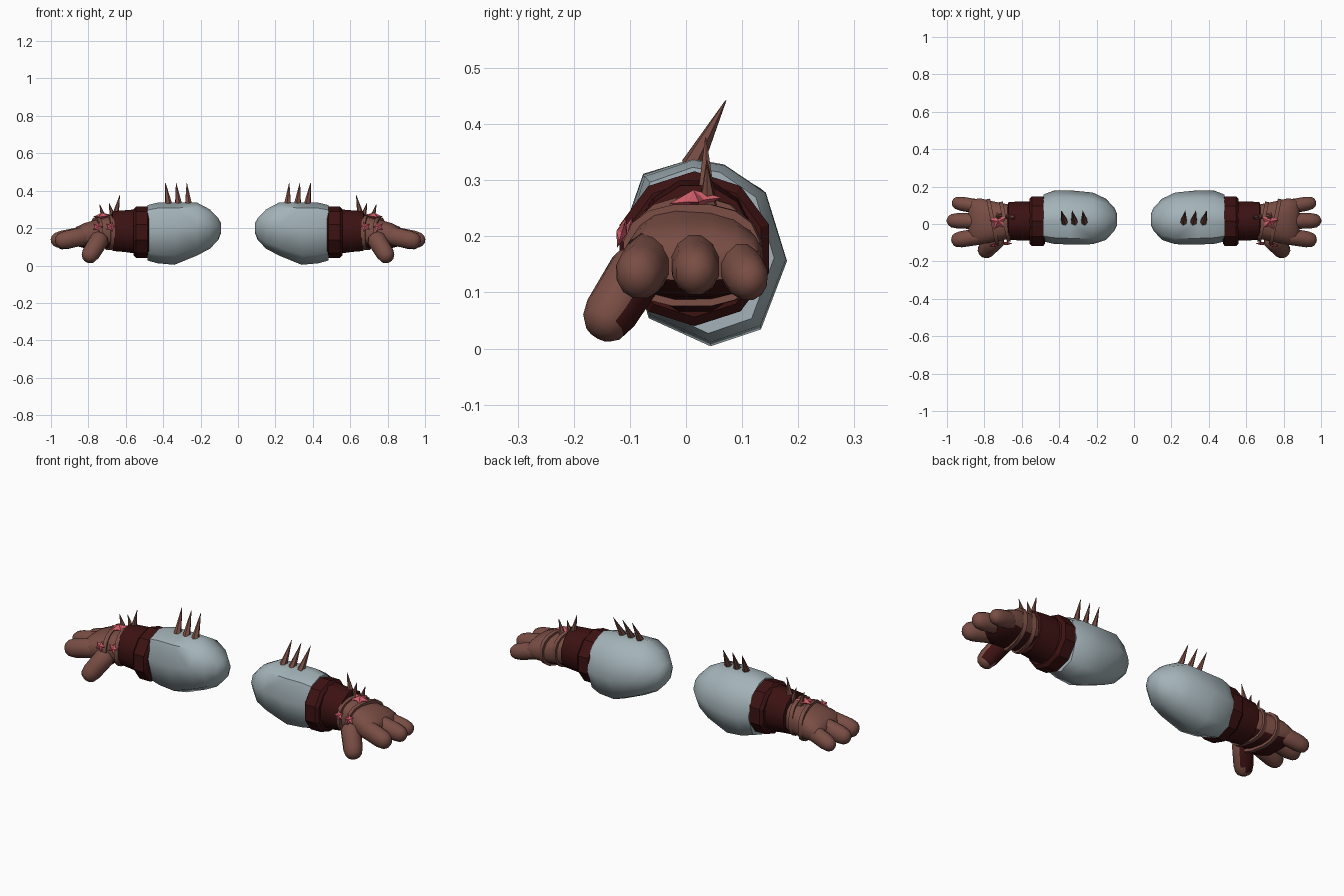
import bpy, bmesh, math
from mathutils import Vector, Matrix

if "Cube" in bpy.data.objects:
    bpy.data.objects.remove(bpy.data.objects["Cube"], do_unlink=True)


def material(name, rgb):
    m = bpy.data.materials.new(name)
    m.use_nodes = True
    m.diffuse_color = (*rgb, 1)
    m.node_tree.nodes["Principled BSDF"].inputs["Base Color"].default_value = (*rgb, 1)
    return m


GREY = material("sleeve grey", (0.37, 0.45, 0.48))
BROWN = material("leather brown", (0.19, 0.075, 0.058))
DARK = material("dark red cloth", (0.045, 0.006, 0.006))
PINK = material("gem pink", (0.62, 0.11, 0.14))


def finish(bm, name, side, mats, rule=None, angle=40):
    """Mirror onto the wanted side, colour by rule and shade."""
    for v in bm.verts:
        v.co.x *= side
    bmesh.ops.recalc_face_normals(bm, faces=bm.faces)
    bm.normal_update()
    for f in bm.faces:
        f.smooth = angle > 0
        if rule and rule(f.normal):
            f.material_index = 1
    mesh = bpy.data.meshes.new(name)
    bm.to_mesh(mesh)
    bm.free()
    for m in mats:
        mesh.materials.append(m)
    if angle > 0:
        mesh.set_sharp_from_angle(angle=math.radians(angle))
    ob = bpy.data.objects.new(("left_" if side > 0 else "right_") + name, mesh)
    bpy.context.collection.objects.link(ob)


def oval(n, power=1.0):
    """Unit outline; power below 1 makes it boxier."""
    def bend(c):
        return math.copysign(abs(c) ** power, c)
    turn = [2 * math.pi * (i + 0.5) / n for i in range(n)]
    return [(bend(math.cos(t)), bend(math.sin(t))) for t in turn]


def loft(name, side, rings, outline, mats, follow=False, rule=None, angle=40):
    """Skin rings of (x, y, z, half width, half height) and cap both ends."""
    bm = bmesh.new()
    centres = [Vector(r[:3]) for r in rings]
    loops = []
    for i, (c, r) in enumerate(zip(centres, rings)):
        turn = Matrix.Identity(3)
        if follow:
            way = centres[min(i + 1, len(rings) - 1)] - centres[max(i - 1, 0)]
            turn = way.to_track_quat('X', 'Z').to_matrix()
        loops.append([bm.verts.new(c + turn @ Vector((0, u * r[3], v * r[4]))) for u, v in outline])
    n = len(outline)
    for a, b in zip(loops, loops[1:]):
        for i in range(n):
            j = (i + 1) % n
            bm.faces.new((a[i], a[j], b[j], b[i]))
    bm.faces.new(loops[0])
    bm.faces.new(loops[-1])
    finish(bm, name, side, mats, rule, angle)


def capsule(start, end, r0, r1, flat=1.0):
    """Rings for a round-ended limb between two points."""
    a, b = Vector(start), Vector(end)
    rings = []
    for t, k in ((0, .35), (.06, .75), (.18, 1), (.45, 1), (.72, 1), (.88, .86), (.96, .6), (1, .2)):
        r = (r0 + (r1 - r0) * t) * k
        rings.append((*a.lerp(b, t), r, r * flat))
    return rings


def spike(name, side, base, tip, r):
    loft(name, side, [(*base, r, r), (*tip, .001, .001)], oval(6), [BROWN], True, angle=0)


def star(name, side, centre, facing, size, depth):
    """Faceted star-shaped gem with a raised middle."""
    bm = bmesh.new()
    turn = Vector(facing).to_track_quat('Z', 'Y').to_matrix()
    c = Vector(centre)
    peak = bm.verts.new(c + turn @ Vector((0, 0, depth)))
    root = bm.verts.new(c - turn @ Vector((0, 0, depth)))
    rim = []
    for i in range(10):
        r = size * (1 if i % 2 else 0.5)
        t = math.pi * i / 5
        rim.append(bm.verts.new(c + turn @ Vector((r * math.cos(t), r * math.sin(t), 0))))
    for i in range(10):
        a, b = rim[i], rim[(i + 1) % 10]
        bm.faces.new((a, b, peak))
        bm.faces.new((b, a, root))
    finish(bm, name, side, [PINK], angle=0)


SLEEVE = [(-1, .18), (-.77, .82), (-.16, 1), (.23, .94), (.74, .64),
          (1, -.09), (.68, -.82), (.06, -1), (-.7, -.7)]

for s in (1, -1):
    # Padded sleeve
    loft("sleeve", s, [
        (.09, .025, .2, .03, .025), (.105, .025, .195, .062, .058),
        (.15, .025, .195, .11, .105), (.22, .03, .195, .138, .142),
        (.34, .035, .171, .145, .167), (.43, .036, .174, .142, .162),
        (.485, .032, .175, .125, .148)], SLEEVE, [GREY], angle=50)

    # Cuff band and forearm wrap
    loft("cuff_band", s, [
        (.475, .015, .178, .125, .122), (.485, .015, .178, .14, .138),
        (.545, .015, .178, .14, .138), (.56, .015, .178, .125, .122)], oval(10), [DARK], angle=25)
    loft("forearm_wrap", s, [
        (.55, .016, .182, .108, .122), (.61, .016, .184, .108, .115),
        (.67, .017, .184, .104, .11), (.675, .017, .184, .09, .095)], oval(12), [DARK])

    # Palm with a dark underside
    loft("palm", s, [
        (.65, .013, .18, .088, .085), (.70, .012, .175, .1, .085),
        (.76, .012, .166, .112, .08), (.82, .014, .16, .125, .068),
        (.865, .014, .155, .12, .052), (.885, .014, .15, .09, .03)],
        oval(16, .8), [BROWN, DARK], rule=lambda n: n.z < -.6)

    # Straps round the hand
    for label, x, w, h, z in (("hand_strap", .755, .126, .092, .166), ("wrist_strap", .69, .11, .094, .176)):
        loft(label, s, [(x - .01, .014, z, w, h), (x + .01, .01, z, w, h)],
             oval(16, .8), [BROWN], True)

    # Three fingers and the thumb
    for label, a, b, r in (
            ("rear_finger", (.79, .085, .163), (.972, .117, .115), .041),
            ("middle_finger", (.79, .015, .168), (1.0, .018, .13), .045),
            ("front_finger", (.79, -.06, .165), (.975, -.09, .125), .047)):
        loft(label, s, capsule(a, b, r, r * .93, 1.1), oval(12), [BROWN], True)
    loft("thumb", s, capsule((.725, -.07, .165), (.81, -.158, .025), .052, .047),
         oval(12), [BROWN, DARK], True, lambda n: n.y > .45 and n.z < .4)

    # Sleeve spikes
    for i in range(3):
        spike("sleeve_spike", s, (.265 + .053 * i, .01, .325), (.274 + .057 * i, .071, .442), .02)
    # Wrist spikes
    for base, tip in (((.715, .04, .245), (.74, .037, .327)),
                      ((.668, .04, .255), (.69, .037, .335)),
                      ((.655, .036, .27), (.632, .035, .376))):
        spike("wrist_spike", s, base, tip, .018)

    # Gems on the back and front of the wrist
    star("top_gem", s, (.725, .015, .265), (.1, -.1, 1), .05, .018)
    for x in (.68, .75):
        star("side_gem", s, (x, -.104 - (x - .68) * .15, .207), (0, -1, .3), .03, .01)
